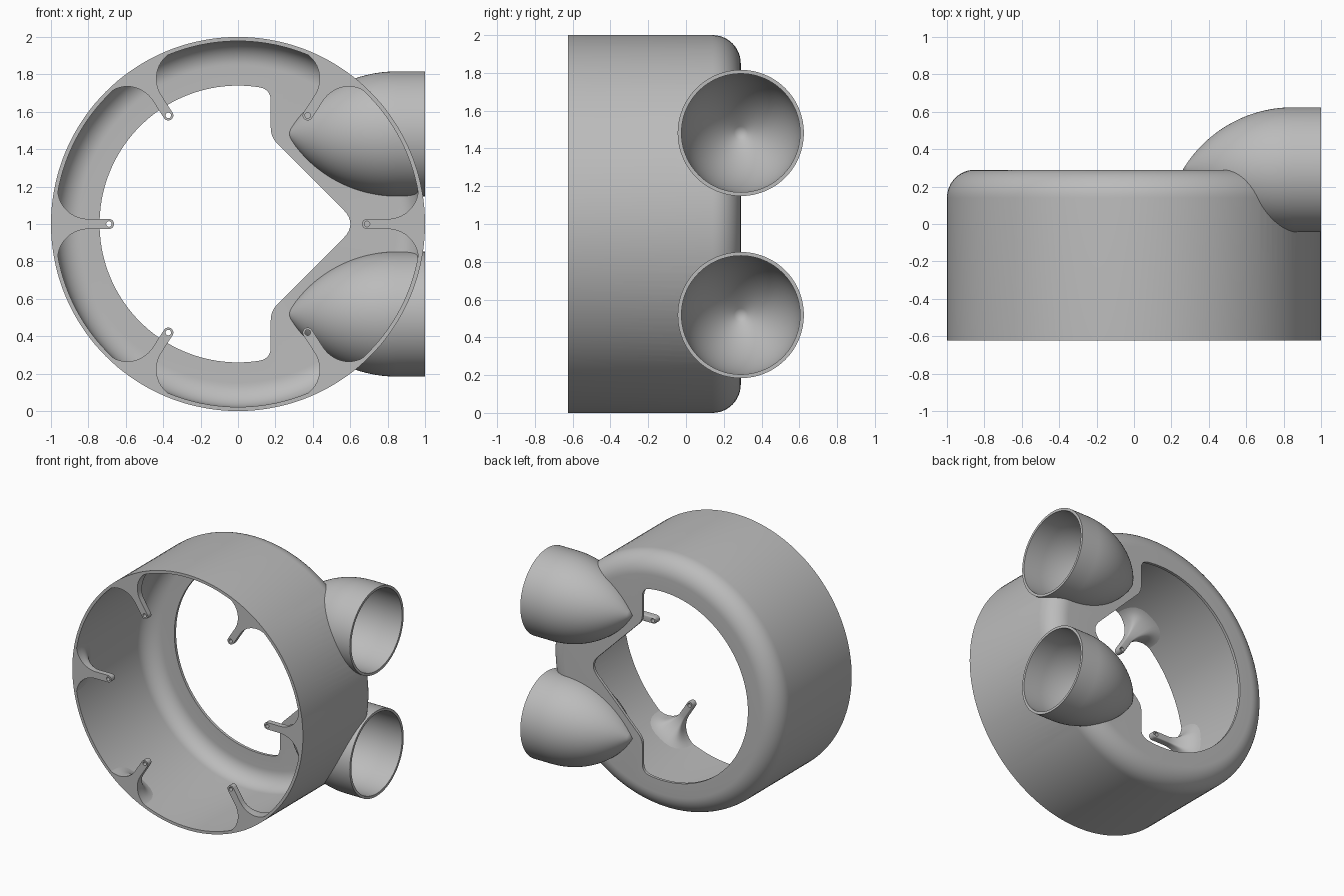
import bpy, bmesh
from math import pi, sin, cos, sqrt, radians, acos
from mathutils import Vector, Matrix

cube = bpy.data.objects.get("Cube")
if cube:
    bpy.data.objects.remove(cube)

grey = bpy.data.materials.new("plain_grey")
grey.use_nodes = True
GREY = (0.5, 0.5, 0.5, 1)
grey.diffuse_color = GREY
grey.node_tree.nodes["Principled BSDF"].inputs["Base Color"].default_value = GREY

FRONT, BACK, WALL = -0.624, 0.29, 0.022
CENTRE = Vector((0, 0, 1))


def make(name, bm):
    bmesh.ops.remove_doubles(bm, verts=bm.verts, dist=1e-5)
    bmesh.ops.recalc_face_normals(bm, faces=bm.faces)
    mesh = bpy.data.meshes.new(name)
    bm.to_mesh(mesh)
    bm.free()
    mesh.materials.append(grey)
    ob = bpy.data.objects.new(name, mesh)
    bpy.context.collection.objects.link(ob)
    return ob


def lathe(name, profile, axis, origin, steps):
    """Spin (along axis, radius) points round an axis through origin."""
    bm = bmesh.new()
    axis, origin = Vector(axis), Vector(origin)
    verts = [bm.verts.new(origin + axis * a + Vector((0, 0, r))) for a, r in profile]
    edges = [bm.edges.new(p) for p in zip(verts, verts[1:])]
    bmesh.ops.spin(bm, geom=verts + edges, cent=origin, axis=axis,
                   angle=2 * pi, steps=steps, use_merge=True)
    return make(name, bm)


def cut(ob, cutters):
    for c in cutters:
        mod = ob.modifiers.new("cut", 'BOOLEAN')
        mod.operation, mod.solver, mod.object = 'DIFFERENCE', 'EXACT', c
    bpy.context.view_layer.update()
    deps = bpy.context.evaluated_depsgraph_get()
    mesh = bpy.data.meshes.new_from_object(ob.evaluated_get(deps))
    ob.modifiers.clear()
    ob.data = mesh
    for c in cutters:
        bpy.data.objects.remove(c)


def smooth(ob, angle=35):
    bpy.ops.object.select_all(action='DESELECT')
    ob.select_set(True)
    bpy.context.view_layer.objects.active = ob
    bpy.ops.object.shade_smooth_by_angle(angle=radians(angle))


def rounded(prev, corner, nxt, trim, n=8):
    """Replace a corner by a short curve."""
    p, c, q = Vector(prev), Vector(corner), Vector(nxt)
    a, b = c + (p - c).normalized() * trim, c + (q - c).normalized() * trim
    return [a * (1 - t) ** 2 + c * 2 * t * (1 - t) + b * t * t
            for t in (i / n for i in range(n + 1))]


# Housing: open-fronted drum with a rounded rear edge
def fillet(radius):
    return [(BACK - 0.15 + radius * sin(t), 0.85 + radius * cos(t))
            for t in (i * pi / 24 for i in range(13))]


housing = lathe("housing", [(BACK - WALL, 0)] + fillet(0.15 - WALL)[::-1]
                + [(FRONT, 1 - WALL), (FRONT, 1)] + fillet(0.15) + [(BACK, 0)]
                + [(BACK - WALL, 0)], (0, 1, 0), CENTRE, 144)

# Rear opening: circle with a wedge of the rear plate left on one side
HOLE, SIDE, APEX = 0.74, 0.175, 0.64
start = acos(SIDE / HOLE)
top, knee = (SIDE, HOLE * sin(start)), (SIDE, APEX - SIDE)
tip, low_knee, bottom = (APEX, 0), (SIDE, -knee[1]), (SIDE, -top[1])
arc = [Vector((HOLE * cos(t), HOLE * sin(t))) for t in
       (start + 0.09 + (2 * pi - 2 * start - 0.18) * i / 80 for i in range(81))]
outline = arc + rounded(arc[-1], bottom, low_knee, 0.06) \
    + rounded(bottom, low_knee, tip, 0.05) + rounded(low_knee, tip, knee, 0.11) \
    + rounded(tip, knee, top, 0.05) + rounded(knee, top, arc[0], 0.06)
bm = bmesh.new()
face = bm.faces.new([bm.verts.new((p.x, 0.1, 1 + p.y)) for p in outline])
ext = bmesh.ops.extrude_face_region(bm, geom=[face])
bmesh.ops.translate(bm, vec=(0, 0.4, 0),
                    verts=[v for v in ext["geom"] if isinstance(v, bmesh.types.BMVert)])
cutters = [make("opening_cutter", bm)]

# Ports: pointed, hollow nozzles that open sideways
ARC, SHOULDER, PORT_R = 0.687, 0.85, 0.334


def ogive(inset):
    rho, drop = ARC - inset, ARC - PORT_R
    length = sqrt(rho ** 2 - drop ** 2)
    pts = []
    for i in range(25):
        x = -length * (1 - i / 24)
        pts.append((SHOULDER + x, max(0, sqrt(rho ** 2 - x * x) - drop)))
    return pts


ports = []
for label, dz in (("upper", 0.482), ("lower", -0.482)):
    origin = (0, BACK, 1 + dz)
    outer, inner = ogive(0), ogive(0.02)
    ports.append(lathe(label + "_port", outer + [(1, outer[-1][1]), (1, inner[-1][1])]
                       + inner[::-1], (1, 0, 0), origin, 96))
    core = ogive(0.01)
    cutters.append(lathe("port_cutter", core + [(1.2, core[-1][1]), (1.2, 0)],
                         (1, 0, 0), origin, 96))
cut(housing, cutters)
for ob in [housing] + ports:
    smooth(ob)

# Mounting tabs: slim drilled arms that flare into the drum wall
PIN, HALF, THICK, COLS = 0.69, 0.027, 0.05, 16
stations = [(PIN - HALF * cos(t), max(HALF * sin(t), 0.003), THICK)
            for t in (i * pi / 16 for i in range(9))]
for i in range(15):
    t = i * pi / 28
    grow = 0.2 * (1 - cos(t))
    stations.append((0.80 + 0.185 * sin(t), HALF + grow, THICK + grow))


def tab_section(bm, angle, r, w, d):
    """Columns of (front, rear) vertices across the arm."""
    power = 0.25 + 0.45 * min(1, (d - THICK) / 0.1)
    columns = []
    for i in range(COLS + 1):
        c, s = cos(i * pi / COLS), sin(i * pi / COLS)
        x = 0 if 2 * i == COLS else w * abs(c) ** power * (1 if c > 0 else -1)
        depth = 0 if i in (0, COLS) else d * s ** power
        a = angle + x / r
        columns.append([bm.verts.new((r * cos(a), y, 1 + r * sin(a)))
                        for y in (FRONT, FRONT + depth)])
    return columns


def mounting_tab(name, angle):
    bm = bmesh.new()
    sections = [tab_section(bm, angle, *s) for s in stations]
    for a, b in zip(sections, sections[1:]):
        for i in range(COLS):
            for side in (0, 1):
                bm.faces.new((a[i][side], a[i + 1][side], b[i + 1][side], b[i][side]))
    for end in (sections[0], sections[-1]):
        for p, q in zip(end, end[1:]):
            bm.faces.new((p[0], q[0], q[1], p[1]))
    tab = make(name, bm)
    bm = bmesh.new()
    place = Matrix.Translation((PIN * cos(angle), FRONT, 1 + PIN * sin(angle)))
    bmesh.ops.create_cone(bm, cap_ends=True, segments=20, radius1=0.015, radius2=0.015,
                          depth=0.3, matrix=place @ Matrix.Rotation(pi / 2, 4, 'X'))
    cut(tab, [make("pin_cutter", bm)])
    smooth(tab)


for i, degrees in enumerate((0, 57.3, 122.7, 180, 237.3, 302.7)):
    mounting_tab(f"mounting_tab_{i + 1}", radians(degrees))
